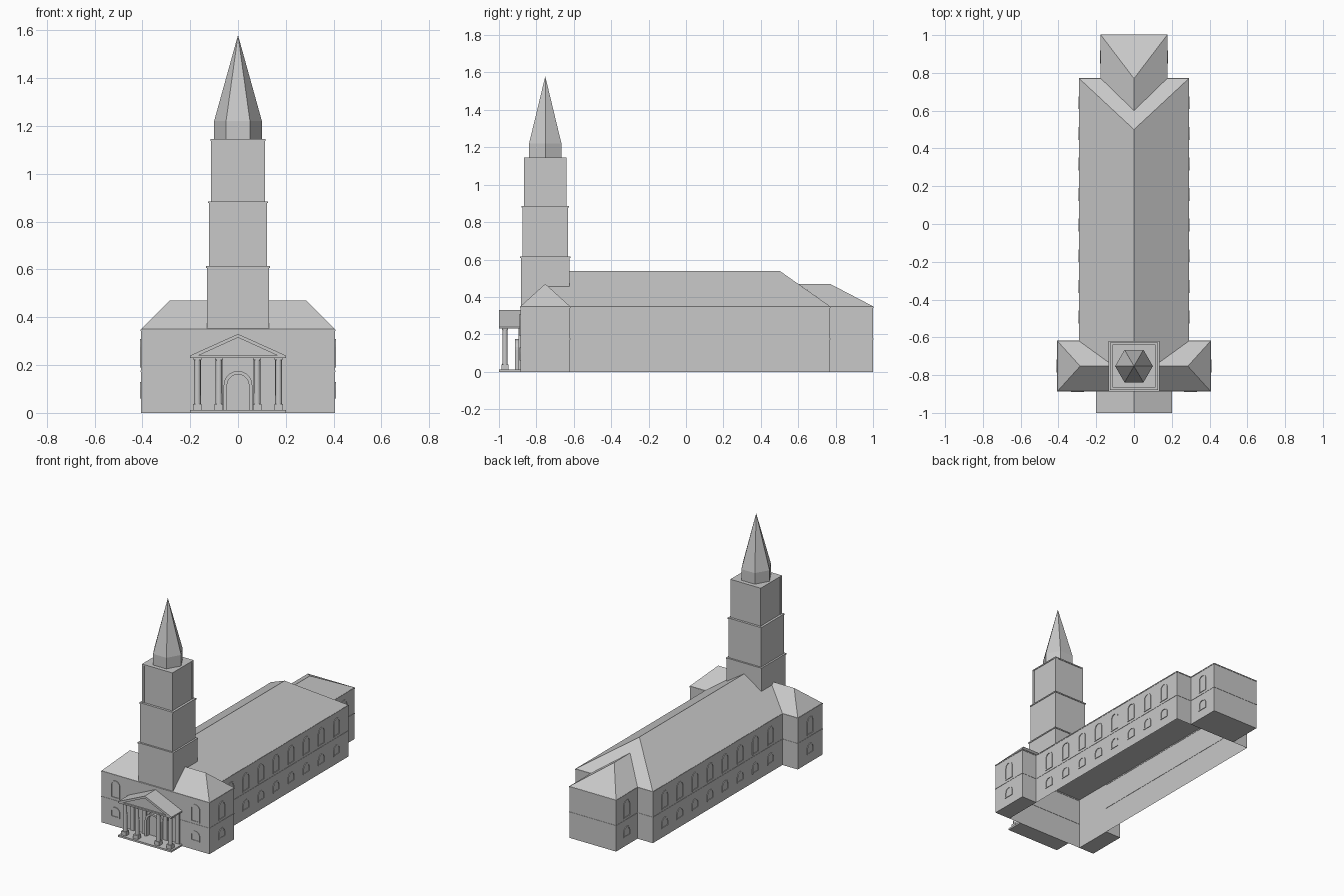
import bpy
import bmesh
import math
from mathutils import Matrix, Vector

old = bpy.data.objects.get("Cube")
if old:
    bpy.data.objects.remove(old)

stone = bpy.data.materials.new("pale_grey_stone")
stone.use_nodes = True
GREY = (0.58, 0.58, 0.58, 1)
stone.diffuse_color = GREY
stone.node_tree.nodes["Principled BSDF"].inputs["Base Color"].default_value = GREY


def hull(bm, points):
    """Convex solid around the points, with flat faces merged."""
    verts = [bm.verts.new(p) for p in points]
    geom = bmesh.ops.convex_hull(bm, input=verts)["geom"]
    edges = [e for e in geom if isinstance(e, bmesh.types.BMEdge)]
    bmesh.ops.dissolve_limit(bm, angle_limit=0.01, verts=verts, edges=edges)


def box(bm, x0, x1, y0, y1, z0, z1):
    hull(bm, [(x, y, z) for x in (x0, x1) for y in (y0, y1) for z in (z0, z1)])


def ring(r, z, n, x=0, y=0):
    return [(x + r * math.cos(i * math.tau / n), y + r * math.sin(i * math.tau / n), z)
            for i in range(n)]


def open_faces(bm, z):
    """Remove the horizontal faces at one height."""
    bm.normal_update()
    faces = [f for f in bm.faces if all(abs(v.co.z - z) < 1e-4 for v in f.verts)]
    bmesh.ops.delete(bm, geom=faces, context='FACES')


def finish(bm, name, smooth=False):
    bmesh.ops.recalc_face_normals(bm, faces=bm.faces)
    mesh = bpy.data.meshes.new(name)
    bm.to_mesh(mesh)
    bm.free()
    mesh.materials.append(stone)
    ob = bpy.data.objects.new(name, mesh)
    bpy.context.collection.objects.link(ob)
    if smooth:
        bpy.ops.object.select_all(action='DESELECT')
        ob.select_set(True)
        bpy.context.view_layer.objects.active = ob
        bpy.ops.object.shade_smooth_by_angle(angle=math.radians(30))
    return ob


def arch_frame(bm, w, h, t, depth, place, sill=True):
    """Round-headed frame in the local xz plane, standing out towards -y."""
    def outline(r, base):
        arc = [(r * math.cos(a), h - w + r * math.sin(a))
               for a in (math.pi * i / 10 for i in range(11))]
        return [(r, base)] + arc + [(-r, base)]
    outer, inner = outline(w, 0), outline(w - t, t if sill else 0)
    loops = [[bm.verts.new(place @ Vector((x, y, z))) for x, z in pts]
             for pts, y in ((outer, 0), (outer, -depth), (inner, -depth), (inner, 0))]
    n = len(outer)
    for a, b in zip(loops, loops[1:]):
        for i in range(n if sill else n - 1):
            j = (i + 1) % n
            bm.faces.new((a[i], a[j], b[j], b[i]))


FRONT, BACK, NECK, END = -0.885, 1.0, -0.62, 0.77
EAVE, HALL, ARM, APSE = 0.35, 0.29, 0.405, 0.175
MID = (FRONT + NECK) / 2

# Hall walls, hollow and open underneath, with a flat ceiling
bm = bmesh.new()
box(bm, -HALL, HALL, FRONT, END, 0, EAVE)
open_faces(bm, 0)
finish(bm, "hall_walls")

# Side arms and rear chancel
bm = bmesh.new()
for s in (-1, 1):
    box(bm, s * HALL, s * ARM, FRONT, NECK, 0, EAVE)
finish(bm, "front_arms")
bm = bmesh.new()
box(bm, -APSE, APSE, END, BACK, 0, EAVE)
finish(bm, "chancel_walls")


# Hipped roofs
def roof(name, eaves, ridge):
    bm = bmesh.new()
    hull(bm, [(x, y, EAVE) for x, y in eaves] + ridge)
    open_faces(bm, EAVE)
    finish(bm, name)


def corners(w, y0, y1):
    return [(-w, y0), (w, y0), (w, y1), (-w, y1)]


roof("hall_roof", corners(HALL, MID, END), [(0, MID, 0.54), (0, 0.5, 0.54)])
roof("front_arm_roof", corners(ARM, FRONT, NECK), [(-0.285, MID, 0.47), (0.285, MID, 0.47)])
roof("chancel_roof", corners(APSE, END, BACK), [(0, 0.6, 0.47), (0, END, 0.47)])

# Thin string course and eaves moulding along the outside walls
half = [(ARM, FRONT), (ARM, NECK), (HALL, NECK), (HALL, END), (APSE, END), (APSE, BACK)]
plan = half + [(-x, y) for x, y in reversed(half)]
for name, z0, z1 in (("string_course", 0.172, 0.177), ("eaves_moulding", 0.342, 0.349)):
    bm = bmesh.new()
    e = 0.002
    for (xa, ya), (xb, yb) in zip(plan, plan[1:] + plan[:1]):
        box(bm, min(xa, xb) - e, max(xa, xb) + e, min(ya, yb) - e, max(ya, yb) + e, z0, z1)
    finish(bm, name)

# Arched windows in two storeys: tall above, short below
spots = []
for s in (-1, 1):
    turn = s * math.pi / 2
    spots += [(s * HALL, 0.075 + (i - 3.5) * 0.162, turn) for i in range(8)]
    spots += [(s * ARM, MID, turn), (s * APSE, 0.885, turn), (s * 0.3, FRONT, 0)]
bm = bmesh.new()
for x, y, turn in spots:
    for z, h in ((0.19, 0.12), (0.06, 0.07)):
        place = Matrix.Translation((x, y, z)) @ Matrix.Rotation(turn, 4, 'Z')
        arch_frame(bm, 0.034, h, 0.007, 0.004, place)
finish(bm, "window_frames")

# Stepped tower
bm = bmesh.new()
for w, z0, z1 in ((0.13, EAVE, 0.61), (0.122, 0.61, 0.88), (0.11, 0.88, 1.14)):
    box(bm, -w, w, MID - w, MID + w, z0, z1)
    c = w + 0.004
    box(bm, -c, c, MID - c, MID + c, z1 - 0.003, z1 + 0.005)
finish(bm, "tower")

# Raised corner strips on the upper tower stage
bm = bmesh.new()
for sx in (-1, 1):
    for sy in (-1, 1):
        x, y = sx * 0.106, MID + sy * 0.106
        box(bm, x - 0.007, x + 0.007, y - 0.007, y + 0.007, 0.885, 1.14)
finish(bm, "tower_corner_strips")

# Six-sided spire
bm = bmesh.new()
hull(bm, ring(0.1, 1.14, 6, 0, MID) + ring(0.1, 1.22, 6, 0, MID) + [(0, MID, 1.58)])
finish(bm, "spire")

# Portico floor
bm = bmesh.new()
box(bm, -0.2, 0.2, -1, FRONT, 0, 0.012)
finish(bm, "portico_floor")

# Columns with square bases and caps, and flat pilasters behind
shafts, blocks = bmesh.new(), bmesh.new()
for x in (-0.17, -0.08, 0.08, 0.17):
    y = -0.968
    hull(shafts, ring(0.0145, 0.035, 16, x, y) + ring(0.013, 0.225, 16, x, y))
    for r, z0, z1 in ((0.018, 0.012, 0.038), (0.017, 0.222, 0.232)):
        box(blocks, x - r, x + r, y - r, y + r, z0, z1)
    box(blocks, x - 0.015, x + 0.015, FRONT - 0.01, FRONT, 0.012, 0.232)
finish(shafts, "column_shafts", smooth=True)
finish(blocks, "column_blocks_and_pilasters")

# Pediment: solid gable with a raised rim around the recessed front
bm = bmesh.new()
hull(bm, [(x, y, z) for y in (-0.99, FRONT)
          for x, z in ((-0.2, 0.23), (0.2, 0.23), (0.2, 0.24), (0, 0.33), (-0.2, 0.24))])
box(bm, -0.2, 0.2, -1, -0.99, 0.23, 0.24)
for s in (-1, 1):
    hull(bm, [(x * s, y, z) for y in (-1, -0.99)
              for x, z in ((0.2, 0.24), (0.165, 0.24), (0, 0.33), (0, 0.315))])
finish(bm, "pediment")

# Arched doorway surround
bm = bmesh.new()
arch_frame(bm, 0.06, 0.163, 0.014, 0.03, Matrix.Translation((0, FRONT, 0.012)), sill=False)
finish(bm, "door_surround")
